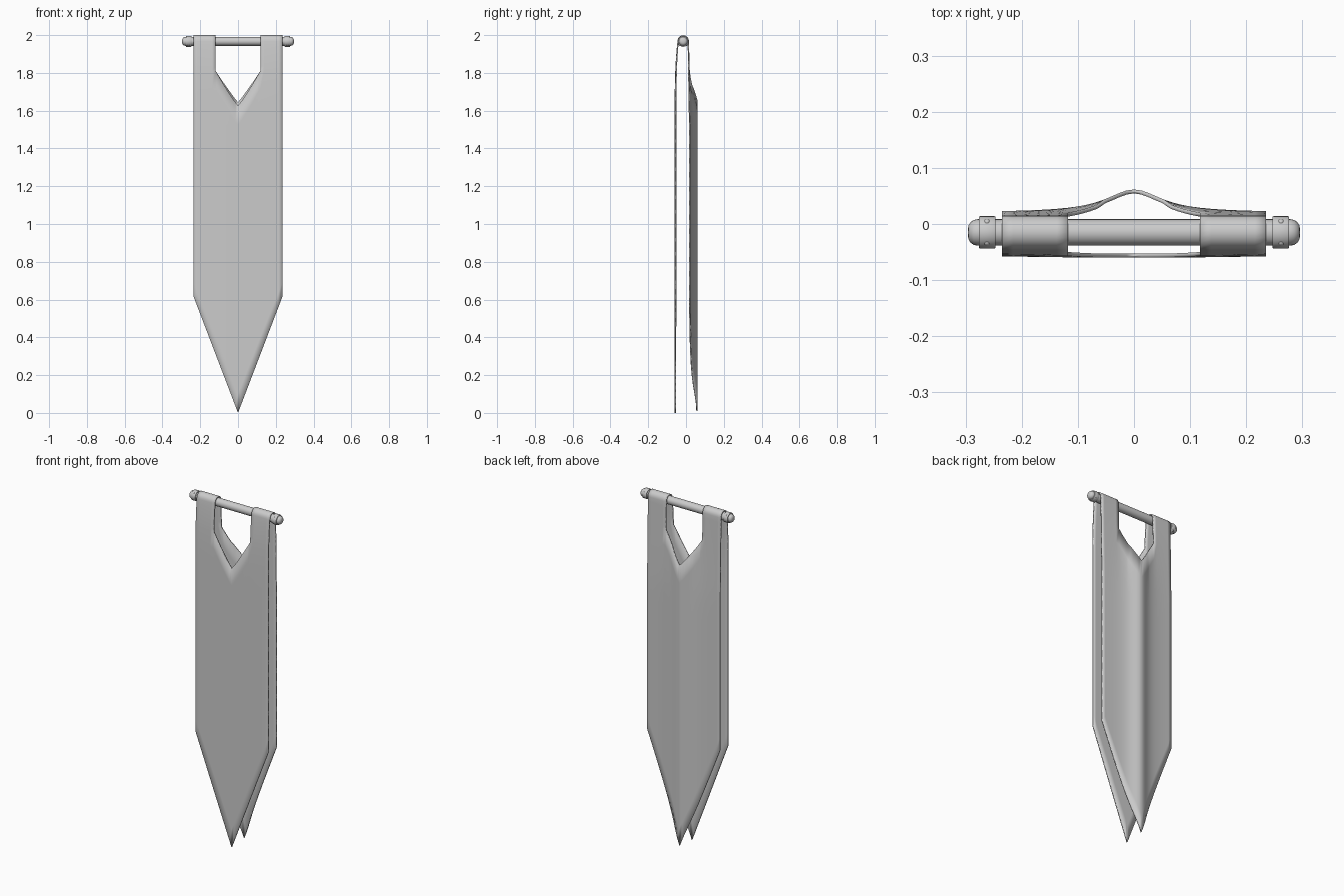
import bpy, bmesh, math
from mathutils import Vector

if "Cube" in bpy.data.objects:
    bpy.data.objects.remove(bpy.data.objects["Cube"])

HALF, SLOT = 0.235, 0.118          # cloth half width, slot half width
ROD_Y, ROD_Z = -0.015, 1.967       # rod axis


def make_object(name, bm, angle=40):
    bmesh.ops.recalc_face_normals(bm, faces=bm.faces)
    mesh = bpy.data.meshes.new(name)
    bm.to_mesh(mesh)
    bm.free()
    ob = bpy.data.objects.new(name, mesh)
    bpy.context.collection.objects.link(ob)
    bpy.ops.object.select_all(action='DESELECT')
    ob.select_set(True)
    bpy.context.view_layer.objects.active = ob
    bpy.ops.object.shade_smooth_by_angle(angle=math.radians(angle))
    return ob


def lathe_x(name, profile, n=24):
    """Revolve (x, radius) points around the rod axis."""
    bm = bmesh.new()
    rings = []
    for x, r in profile:
        rings.append([bm.verts.new((x, ROD_Y + r * math.cos(2 * math.pi * i / n),
                                    ROD_Z + r * math.sin(2 * math.pi * i / n))) for i in range(n)])
    for a, b in zip(rings, rings[1:]):
        for i in range(n):
            bm.faces.new((a[i], a[(i + 1) % n], b[(i + 1) % n], b[i]))
    bm.faces.new(rings[0])
    bm.faces.new(rings[-1])
    return make_object(name, bm)


# Rod with rounded ends
half = [(0.272, 0.0235)] + [(0.279 + 0.017 * math.sin(a), 0.006 + 0.0175 * math.cos(a))
                            for a in [math.radians(d) for d in (0, 22, 45, 67, 90)]]
lathe_x("rod", [(-x, r) for x, r in reversed(half)] + half)

# Collars and their studs near both ends
for side, s in (("left", -1), ("right", 1)):
    lathe_x(side + "_collar", [(s * 0.247, 0.022), (s * 0.247, 0.028), (s * 0.249, 0.029),
                               (s * 0.274, 0.029), (s * 0.276, 0.028), (s * 0.276, 0.022)])
    bm = bmesh.new()
    for k in range(4):
        a = math.radians(45 + 90 * k)
        new = bmesh.ops.create_uvsphere(bm, u_segments=12, v_segments=6, radius=0.006)["verts"]
        bmesh.ops.translate(bm, verts=new, vec=Vector(
            (s * 0.262, ROD_Y + 0.025 * math.cos(a), ROD_Z + 0.025 * math.sin(a))))
    make_object(side + "_collar_studs", bm)


# Cloth surface: nearly flat front, folded back, both closing onto the rod
def front_y(x, z):
    t = max(0, (z - 1.65) / (ROD_Z - 1.65))
    y = -0.054 - 0.0025 * (1 - (x / HALF) ** 2)
    return y + (-0.042 - y) * t ** 2.5


def back_y(x, z):
    t = max(0, (z - 1.5) / (ROD_Z - 1.5))
    y = 0.017 + 0.041 / (1 + (x / 0.06) ** 2)
    if abs(x) < 0.06:
        t = 0
    return y + (0.012 - y) * t * min(1, max(0, (abs(x) - 0.03) / 0.088))


def column(x, back):
    """Points from the pointed hem up to the slot edge or the strap base."""
    lift, dip = (0.01, 1.645) if back else (0.0, 1.627)
    low = lift + (0.615 - lift) * abs(x) / HALF
    high = 1.81 if abs(x) >= SLOT else dip + (1.81 - dip) * (abs(x) / SLOT) ** 1.12
    zs = [low + (high - low) * i / 16 for i in range(17)]
    if abs(x) >= SLOT - 1e-6:
        zs += [1.81 + (ROD_Z - 1.81) * i / 6 for i in range(1, 7)]
    f = back_y if back else front_y
    return [(x, f(x, z), z) for z in zs]


xs = [SLOT * i / 9 for i in range(9)] + [SLOT + (HALF - SLOT) * i / 6 for i in range(7)]
xs = [-x for x in reversed(xs[1:])] + xs
bm = bmesh.new()
cols = []
for x in xs:
    f = [bm.verts.new(p) for p in column(x, False)]
    b = [bm.verts.new(p) for p in column(x, True)]
    arc = []
    if abs(x) >= SLOT:
        for i in range(1, 10):
            a = math.pi * i / 10
            arc.append(bm.verts.new((x, ROD_Y - 0.027 * math.cos(a), ROD_Z + 0.0295 * math.sin(a))))
    cols.append((f, b, arc))

for (f1, b1, a1), (f2, b2, a2) in zip(cols, cols[1:]):
    if a1 and a2:      # strap columns run unbroken over the rod
        runs = [(f1 + a1 + b1[::-1], f2 + a2 + b2[::-1])]
    else:
        runs = [(f1[:17], f2[:17]), (b2[:17], b1[:17])]
    for p, q in runs:
        for i in range(len(p) - 1):
            bm.faces.new((p[i], q[i], q[i + 1], p[i + 1]))
banner = make_object("banner_cloth", bm)
mod = banner.modifiers.new("thickness", 'SOLIDIFY')
mod.thickness = 0.007
mod.offset = 0
